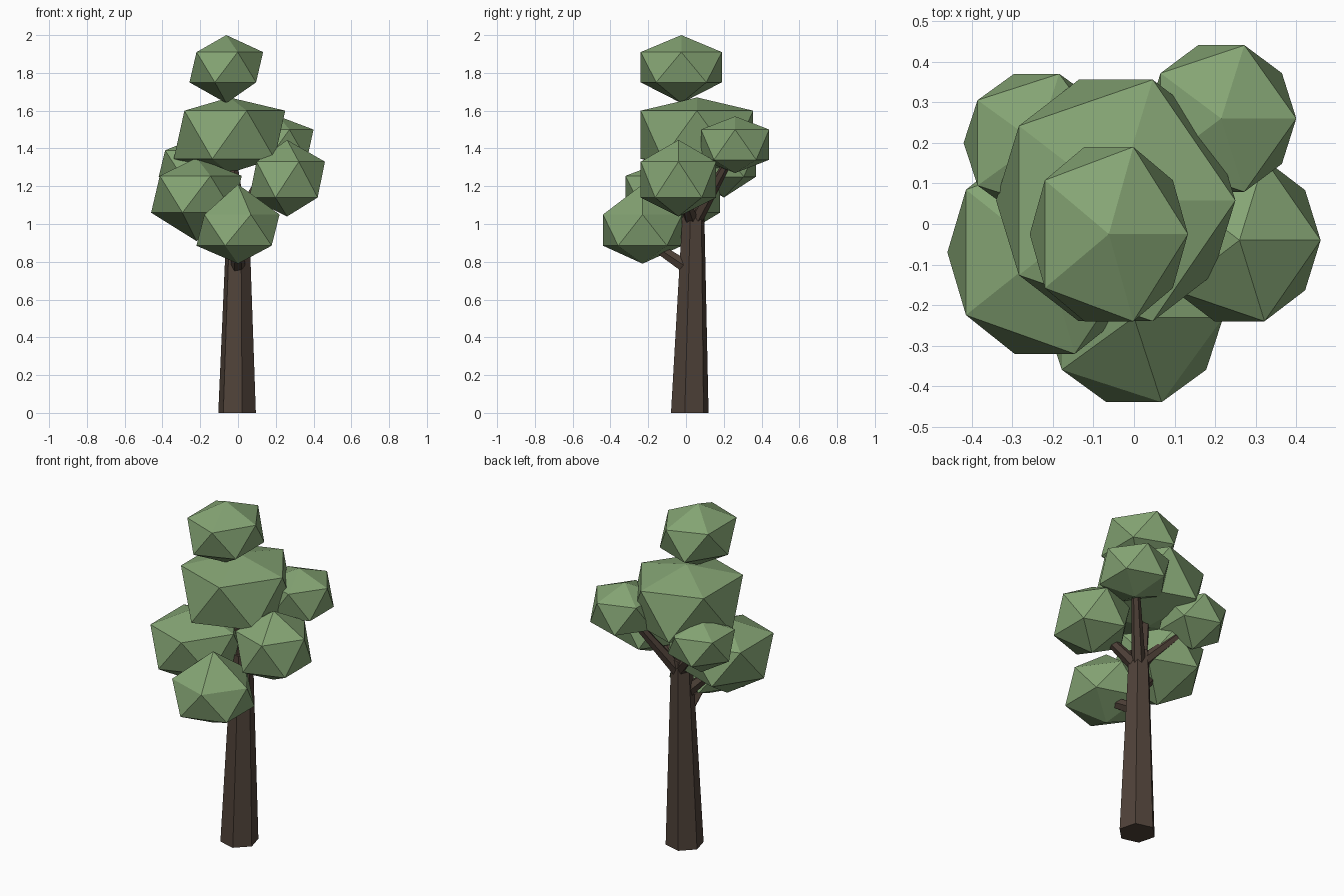
import bpy, bmesh, math
from mathutils import Vector

if "Cube" in bpy.data.objects:
    bpy.data.objects.remove(bpy.data.objects["Cube"])


def material(name, rgb):
    m = bpy.data.materials.new(name)
    m.diffuse_color = (*rgb, 1)
    m.use_nodes = True
    m.node_tree.nodes["Principled BSDF"].inputs["Base Color"].default_value = m.diffuse_color
    return m


BARK = material("bark_brown", (0.080, 0.055, 0.041))
LEAF = material("leaf_green", (0.235, 0.375, 0.175))


def finish(name, bm, mat):
    bmesh.ops.recalc_face_normals(bm, faces=bm.faces[:])
    me = bpy.data.meshes.new(name)
    bm.to_mesh(me)
    bm.free()
    me.materials.append(mat)
    ob = bpy.data.objects.new(name, me)
    bpy.context.collection.objects.link(ob)


def ring(bm, cx, cy, z, rx, ry, sides, start):
    return [bm.verts.new((cx + rx * math.cos(start + math.tau * i / sides),
                          cy + ry * math.sin(start + math.tau * i / sides), z))
            for i in range(sides)]


# Tapered limb between two points, with horizontal or perpendicular ends
def limb(name, a, b, r1, r2, sides=6, start=0.0, level=False):
    bm = bmesh.new()
    a, b = Vector(a), Vector(b)
    rot = (b - a).to_track_quat('Z', 'Y')
    ends = []
    for p, r in ((a, r1), (b, r2)):
        vs = ring(bm, 0, 0, 0, r, r, sides, start)
        for v in vs:
            v.co = p + (v.co if level else rot @ v.co)
        ends.append(vs)
        bm.faces.new(vs)
    for i in range(sides):
        j = (i + 1) % sides
        bm.faces.new((ends[0][i], ends[0][j], ends[1][j], ends[1][i]))
    finish(name, bm, BARK)


# Twenty-sided leaf clump: two poles and two offset rings of five
def clump(name, cx, cy, rx, ry, top, upper, lower, bottom):
    bm = bmesh.new()
    t = bm.verts.new((cx, cy, top))
    b = bm.verts.new((cx, cy, bottom))
    u = ring(bm, cx, cy, upper, rx, ry, 5, 0)
    w = ring(bm, cx, cy, lower, rx, ry, 5, math.radians(36))
    for i in range(5):
        j = (i + 1) % 5
        bm.faces.new((t, u[i], u[j]))
        bm.faces.new((u[i], w[i], u[j]))
        bm.faces.new((u[j], w[i], w[j]))
        bm.faces.new((b, w[j], w[i]))
    finish(name, bm, LEAF)


# Trunk and its thinner upper part
s = math.radians(-15)
limb("trunk", (-0.005, 0.02, 0), (0, 0.04, 1.1), 0.103, 0.058, 6, s, True)
limb("upper_trunk", (-0.005, 0.04, 1.06), (-0.045, 0.05, 1.45), 0.047, 0.02, 6, s, True)

# Branches
limb("front_branch", (0, 0.02, 0.76), (0, -0.22, 0.92), 0.04, 0.025)
limb("left_branch", (0, 0.03, 0.88), (-0.2, -0.05, 1.08), 0.04, 0.022)
limb("right_branch", (0.01, 0.03, 1.02), (0.24, -0.03, 1.2), 0.038, 0.022)
limb("back_left_branch", (0, 0.05, 1.03), (-0.22, 0.19, 1.27), 0.036, 0.02)
limb("back_right_branch", (0.01, 0.05, 1.02), (0.2, 0.25, 1.38), 0.038, 0.02)

# Leaf clumps: centre x, y, radii x, y, heights of top, rings and bottom
for args in (
    ("top_leaves", -0.062, -0.025, 0.195, 0.226, 2.0, 1.91, 1.75, 1.64),
    ("middle_leaves", -0.045, 0.058, 0.295, 0.313, 1.67, 1.6, 1.345, 1.27),
    ("right_leaves", 0.26, -0.04, 0.2, 0.21, 1.445, 1.33, 1.14, 1.04),
    ("left_leaves", -0.22, -0.07, 0.24, 0.263, 1.35, 1.255, 1.06, 0.91),
    ("back_left_leaves", -0.24, 0.2, 0.18, 0.179, 1.45, 1.39, 1.25, 1.14),
    ("back_right_leaves", 0.215, 0.26, 0.185, 0.19, 1.57, 1.5, 1.34, 1.27),
    ("front_leaves", 0.0, -0.23, 0.22, 0.22, 1.21, 1.05, 0.885, 0.79),
):
    clump(*args)
